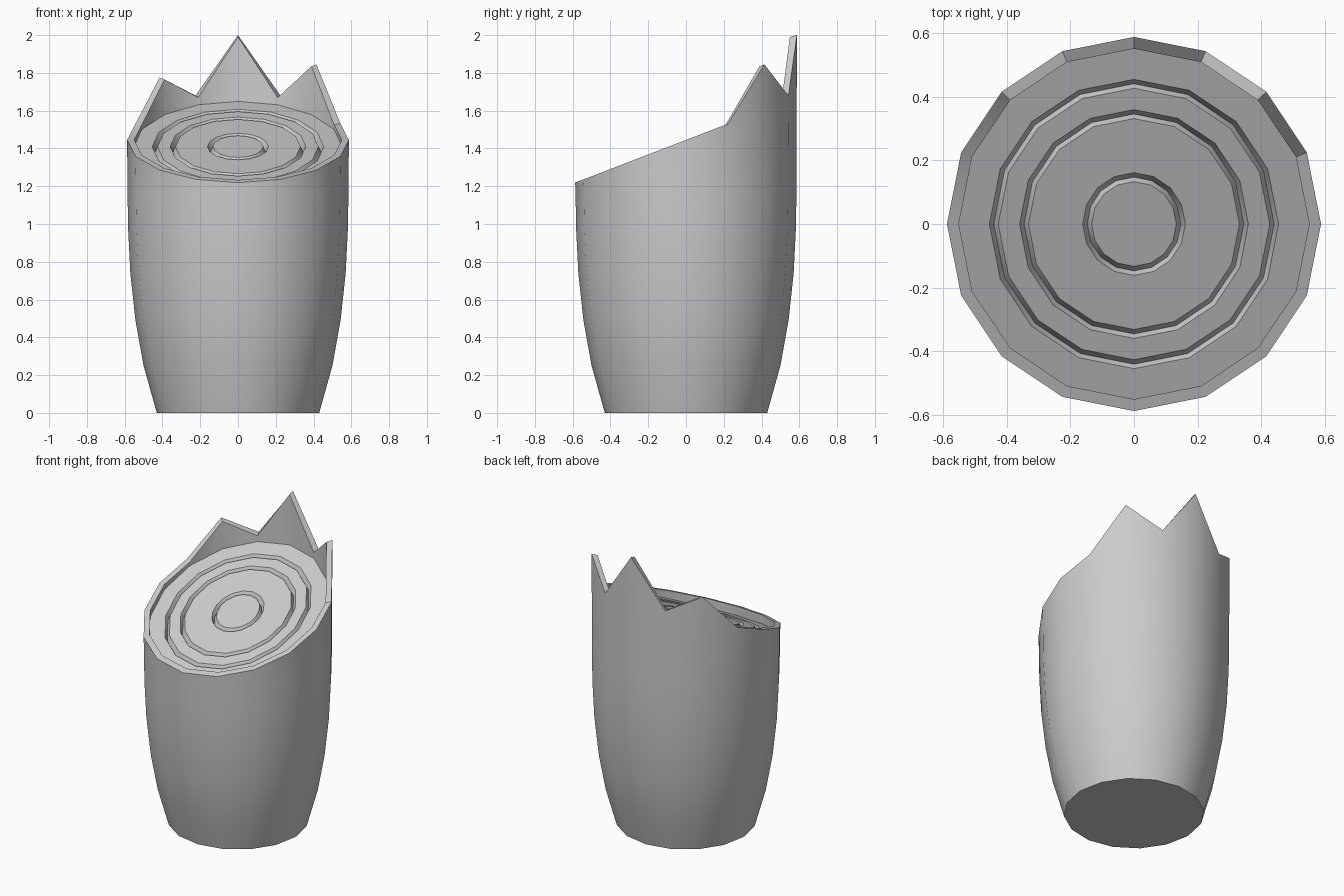
import bpy, bmesh
from math import sin, cos, pi, radians

if "Cube" in bpy.data.objects:
    bpy.data.objects.remove(bpy.data.objects["Cube"])

N = 16            # sides of the stump
R, RI = 0.587, 0.55   # outer and inner radius of the rim


def ring(bm, r, height):
    """Ring of N verts; height is a function of (index, y)."""
    verts = []
    for i in range(N):
        a = 2 * pi * i / N
        y = r * sin(a)
        verts.append(bm.verts.new((r * cos(a), y, height(i, y))))
    return verts


def build(name, rings, cap_first=False, cap_last=False):
    """Skin a list of (radius, height function) rings into one object."""
    bm = bmesh.new()
    loops = [ring(bm, r, h) for r, h in rings]
    for a, b in zip(loops, loops[1:]):
        for i in range(N):
            j = (i + 1) % N
            bm.faces.new((a[i], a[j], b[j], b[i]))
    if cap_first:
        bm.faces.new(loops[0][::-1])
    if cap_last:
        bm.faces.new(loops[-1])
    me = bpy.data.meshes.new(name)
    bm.to_mesh(me)
    bm.free()
    ob = bpy.data.objects.new(name, me)
    bpy.context.collection.objects.link(ob)
    bpy.ops.object.select_all(action='DESELECT')
    ob.select_set(True)
    bpy.context.view_layer.objects.active = ob
    bpy.ops.object.shade_smooth_by_angle(angle=radians(30))
    return ob


# Slanted cut with splinters standing up along the back
splinters = {2: 1.845, 3: 1.68, 4: 2.0, 5: 1.68, 6: 1.775}


def flat(z):
    return lambda i, y: z


def rim(drop):
    return lambda i, y: splinters[i] - drop if i in splinters else 1.445 + 0.385 * y


def wood(depth=0.0):
    return lambda i, y: 1.41 + 0.435 * y - depth


# Bark: bulging side, splintered rim and inner wall down to the cut wood
bark = [(r, flat(z)) for r, z in
        [(0.43, 0), (0.50, 0.25), (0.543, 0.49), (0.57, 0.74), (0.582, 0.98), (0.585, 1.18)]]
bark += [(R, rim(0)), (RI, rim(0.01)), (RI, wood())]
build("bark", bark, cap_first=True)

# Cut wood: slanted disc with three V-shaped growth-ring grooves
disc = [(RI, wood())]
for r in (0.44, 0.345, 0.147):
    disc += [(r + 0.014, wood()), (r, wood(0.03)), (r - 0.014, wood())]
build("cut_wood", disc, cap_last=True)
